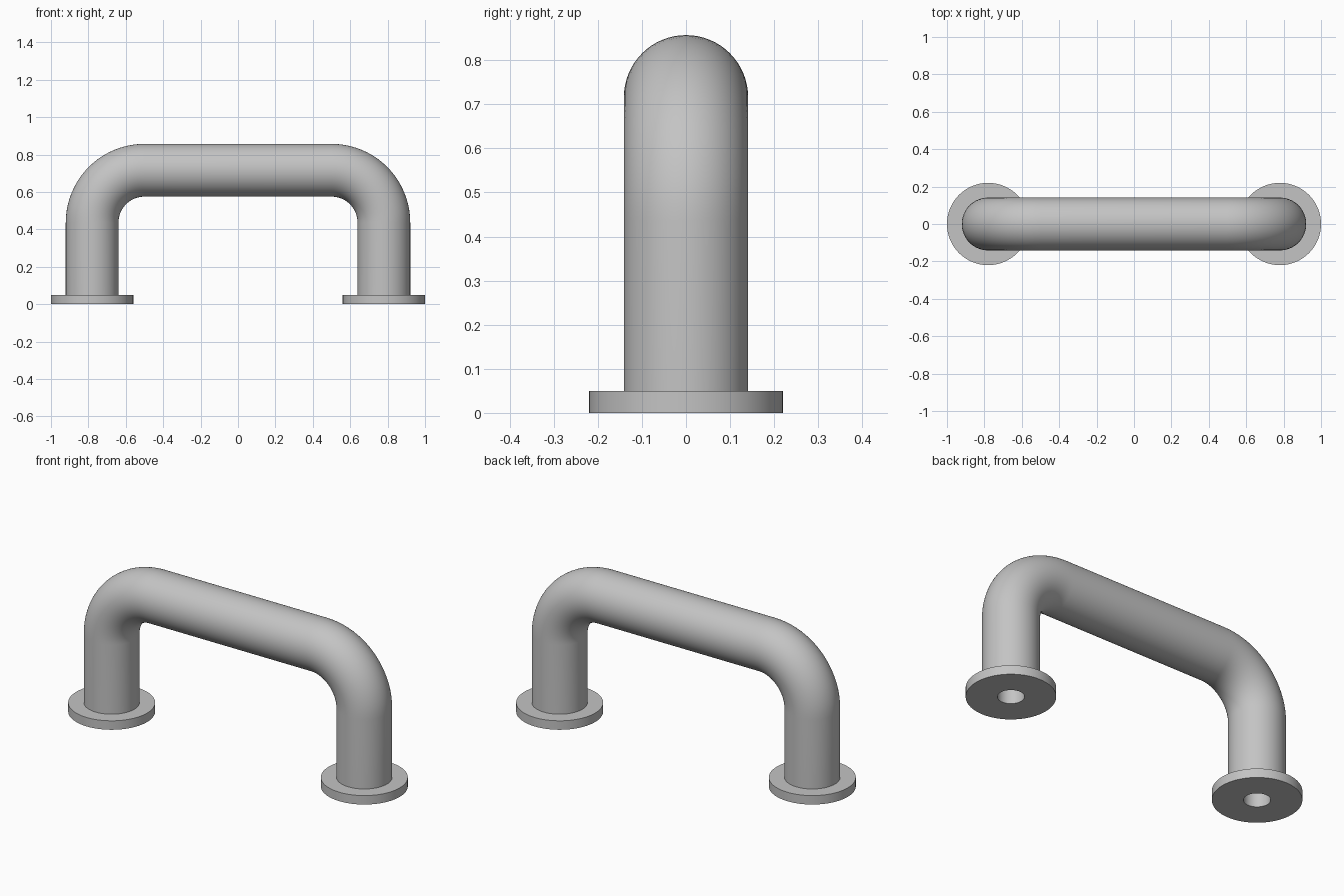
import bpy
import bmesh
from math import cos, sin, pi
from mathutils import Vector

SIDES = 64          # segments around every round section
LEG_X = 0.78        # leg axis
BAR_R = 0.141       # bar radius
BEND_R = 0.28       # bend radius on the centre line
BAR_Z = 0.716       # height of the bar axis
FLANGE_R, FLANGE_H = 0.22, 0.05
HOLE_R, HOLE_DEPTH = 0.066, 0.36

if "Cube" in bpy.data.objects:
    bpy.data.objects.remove(bpy.data.objects["Cube"])

metal = bpy.data.materials.new("satin grey metal")
metal.use_nodes = True
grey = (0.55, 0.55, 0.55, 1.0)
metal.diffuse_color = grey
metal.node_tree.nodes["Principled BSDF"].inputs["Base Color"].default_value = grey


def loft(name, rings, cap_end=False):
    """Skin a row of circles, each given as (centre, in-plane axis, radius)."""
    bm = bmesh.new()
    loops = []
    for centre, axis, radius in rings:
        loops.append([bm.verts.new(centre + radius * (axis * cos(t) + Vector((0, 1, 0)) * sin(t)))
                      for t in (2 * pi * i / SIDES for i in range(SIDES))])
    for a, b in zip(loops, loops[1:]):
        for i in range(SIDES):
            j = (i + 1) % SIDES
            bm.faces.new((a[j], a[i], b[i], b[j]))
    if cap_end:
        bm.faces.new(loops[-1])
    mesh = bpy.data.meshes.new(name)
    bm.to_mesh(mesh)
    bm.free()
    mesh.materials.append(metal)
    obj = bpy.data.objects.new(name, mesh)
    bpy.context.collection.objects.link(obj)
    bpy.ops.object.select_all(action='DESELECT')
    obj.select_set(True)
    bpy.context.view_layer.objects.active = obj
    bpy.ops.object.mode_set(mode='EDIT')
    bpy.ops.mesh.select_all(action='SELECT')
    bpy.ops.mesh.flip_normals()
    bpy.ops.object.mode_set(mode='OBJECT')
    bpy.ops.object.shade_smooth_by_angle(angle=pi / 6)
    return obj


# Bent bar: leg, bend, straight grip, bend, leg
STEPS = 20
bend_x = LEG_X - BEND_R
path = [(Vector((-LEG_X, 0, FLANGE_H)), Vector((-1, 0, 0)), BAR_R)]
for side in (-1, 1):
    for k in range(STEPS + 1):
        phi = pi / 2 * (k / STEPS + (side > 0))
        axis = Vector((-cos(phi), 0, sin(phi)))
        corner = Vector((side * bend_x, 0, BAR_Z - BEND_R))
        path.append((corner + axis * BEND_R, axis, BAR_R))
path.append((Vector((LEG_X, 0, FLANGE_H)), Vector((1, 0, 0)), BAR_R))
loft("grip_bar", path)

# Mounting flanges with a blind screw hole running up into each leg
profile = [(BAR_R, FLANGE_H), (FLANGE_R, FLANGE_H), (FLANGE_R, 0),
           (HOLE_R, 0), (HOLE_R, HOLE_DEPTH)]
for label, x in (("right", -LEG_X), ("left", LEG_X)):
    loft(label + "_flange",
         [(Vector((x, 0, z)), Vector((1, 0, 0)), r) for r, z in profile], cap_end=True)

# Point every normal away from the metal
for obj in bpy.context.scene.objects:
    if obj.type == 'MESH' and obj.name.endswith("_flange"):
        bm = bmesh.new()
        bm.from_mesh(obj.data)
        bm.normal_update()
        wall = max(bm.faces, key=lambda f: f.calc_center_median().x)
        if wall.normal.x < 0:
            bmesh.ops.reverse_faces(bm, faces=bm.faces[:])
        bm.to_mesh(obj.data)
        bm.free()
